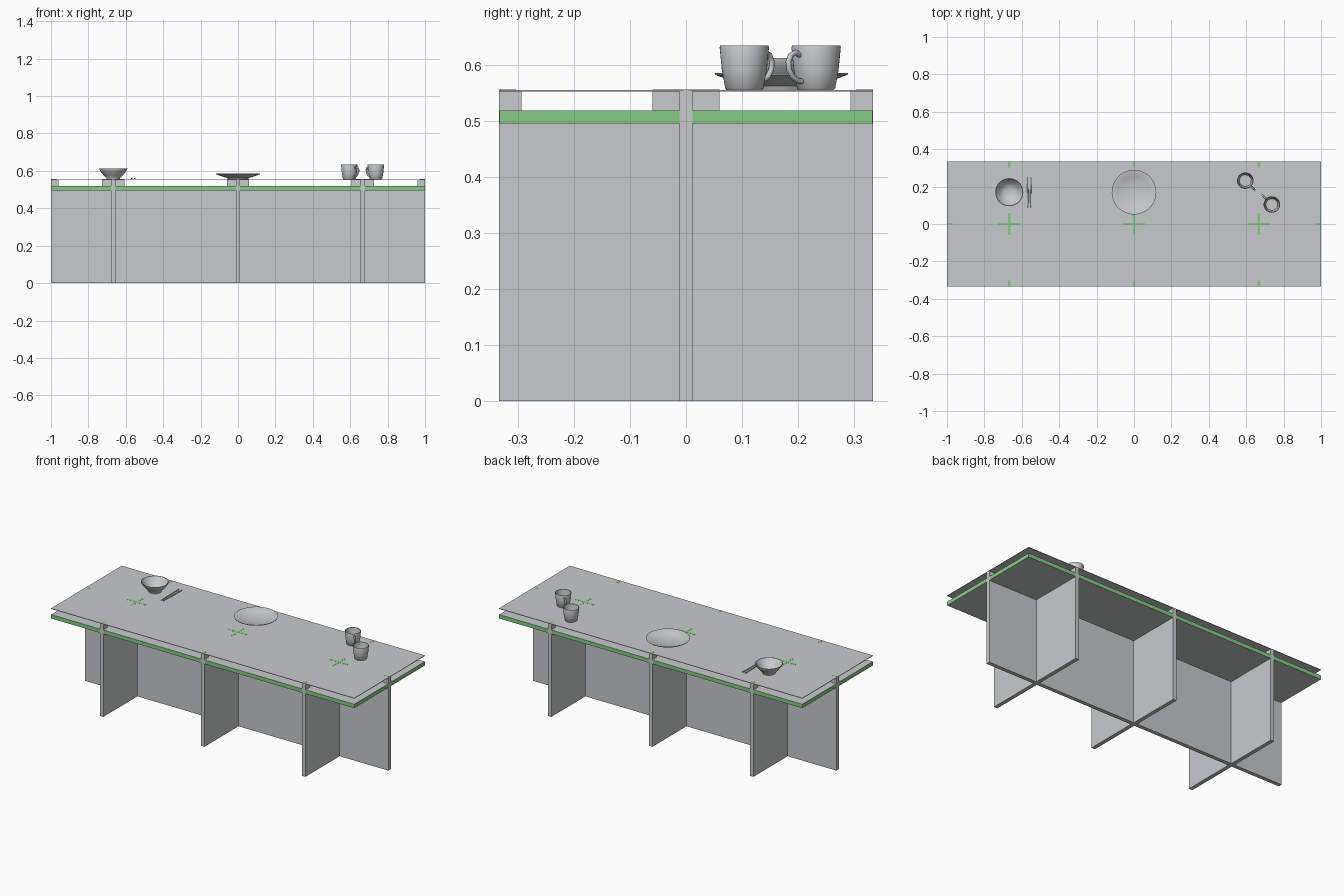
import bpy, bmesh, math
from mathutils import Vector, Matrix

cube = bpy.data.objects.get("Cube")
if cube:
    bpy.data.objects.remove(cube, do_unlink=True)


def material(name, color):
    m = bpy.data.materials.new(name)
    m.use_nodes = True
    m.diffuse_color = color
    m.node_tree.nodes["Principled BSDF"].inputs["Base Color"].default_value = color
    return m


GREY = material("pale grey", (0.57, 0.6, 0.6, 1))
GREEN = material("soft green", (0.24, 0.6, 0.24, 1))

HALF_X, HALF_Y = 1.0, 0.333        # table half length and half depth
SLAB_LOW, SLAB_HIGH = 0.495, 0.518
TOP_LOW, TOP = 0.552, 0.555
THICK = 0.023                      # leg panel thickness
TAB, END_TAB = 0.06, 0.04          # tab half width and end tab length
CROSSINGS = [-0.667, 0, 0.667]


def finish(name, bm, *mats):
    bmesh.ops.recalc_face_normals(bm, faces=bm.faces)
    mesh = bpy.data.meshes.new(name)
    bm.to_mesh(mesh)
    bm.free()
    for m in mats:
        mesh.materials.append(m)
    ob = bpy.data.objects.new(name, mesh)
    bpy.context.collection.objects.link(ob)
    return ob


def smooth(ob):
    bpy.ops.object.select_all(action='DESELECT')
    ob.select_set(True)
    bpy.context.view_layer.objects.active = ob
    bpy.ops.object.shade_smooth_by_angle(angle=math.radians(40))


def box(name, center, size, *mats):
    bm = bmesh.new()
    bmesh.ops.create_cube(bm, size=1)
    bmesh.ops.scale(bm, vec=size, verts=bm.verts)
    bmesh.ops.translate(bm, vec=center, verts=bm.verts)
    return finish(name, bm, *mats)


def leg_panel(name, half, crossings, x=None):
    """Upright panel with raised tabs; along x, or along y at the given x."""
    pts = [(-half, 0), (half, 0), (half, TOP), (half - END_TAB, TOP),
           (half - END_TAB, SLAB_HIGH)]
    for c in sorted(crossings, reverse=True):
        pts += [(c + TAB, SLAB_HIGH), (c + TAB, TOP),
                (c - TAB, TOP), (c - TAB, SLAB_HIGH)]
    pts += [(END_TAB - half, SLAB_HIGH), (END_TAB - half, TOP), (-half, TOP)]
    bm = bmesh.new()
    face = bm.faces.new([bm.verts.new((u, -THICK / 2, z)) for u, z in pts])
    ext = bmesh.ops.extrude_face_region(bm, geom=[face])
    new = [v for v in ext["geom"] if isinstance(v, bmesh.types.BMVert)]
    bmesh.ops.translate(bm, vec=(0, THICK, 0), verts=new)
    if x is not None:
        bmesh.ops.rotate(bm, matrix=Matrix.Rotation(math.pi / 2, 3, 'Z'), verts=bm.verts)
        bmesh.ops.translate(bm, vec=(x, 0, 0), verts=bm.verts)
    return finish(name, bm, GREY)


def lathe(name, profile, x, y, steps=48):
    bm = bmesh.new()
    verts = [bm.verts.new((r, 0, z)) for r, z in profile]
    edges = [bm.edges.new(pair) for pair in zip(verts, verts[1:])]
    bmesh.ops.spin(bm, geom=verts + edges, axis=(0, 0, 1), cent=(0, 0, 0),
                   angle=math.tau, steps=steps)
    bmesh.ops.remove_doubles(bm, verts=bm.verts, dist=0.00005)
    bmesh.ops.translate(bm, vec=(x, y, TOP), verts=bm.verts)
    ob = finish(name, bm, GREY)
    smooth(ob)
    return ob


def cup(name, x, y, direction):
    lathe(name, [(0, 0), (0.031, 0), (0.034, 0.003), (0.040, 0.035), (0.044, 0.076),
                 (0.043, 0.079), (0.041, 0.078), (0.037, 0.035), (0.031, 0.007),
                 (0, 0.006)], x, y, 40)
    # ear-shaped handle
    d = Vector(direction).normalized()
    path = [(0.040, 0.062), (0.052, 0.067), (0.064, 0.062), (0.070, 0.050),
            (0.068, 0.036), (0.060, 0.024), (0.048, 0.017), (0.036, 0.015)]
    curve = bpy.data.curves.new(name + "_handle", 'CURVE')
    curve.dimensions = '3D'
    curve.bevel_depth = 0.005
    curve.bevel_resolution = 3
    spline = curve.splines.new('POLY')
    spline.points.add(len(path) - 1)
    for p, (r, z) in zip(spline.points, path):
        p.co = (x + d.x * r, y + d.y * r, TOP + z, 1)
    spline.use_smooth = True
    curve.materials.append(GREY)
    ob = bpy.data.objects.new(name + "_handle", curve)
    bpy.context.collection.objects.link(ob)
    bpy.ops.object.select_all(action='DESELECT')
    ob.select_set(True)
    bpy.context.view_layer.objects.active = ob
    bpy.ops.object.convert(target='MESH')
    smooth(bpy.context.view_layer.objects.active)


# Interlocking leg panels
leg_panel("long_leg_panel", HALF_X, CROSSINGS)
for i, cx in enumerate(CROSSINGS):
    leg_panel(f"cross_leg_panel_{i + 1}", HALF_Y, [0], cx)

# Lower shelf with green edges, and thin table top
shelf = box("lower_shelf", (0, 0, (SLAB_LOW + SLAB_HIGH) / 2),
            (2 * HALF_X - 0.001, 2 * HALF_Y - 0.001, SLAB_HIGH - SLAB_LOW), GREY, GREEN)
for p in shelf.data.polygons:
    p.material_index = 1 if abs(p.normal.z) < 0.5 else 0
box("table_top", (0, 0, (TOP_LOW + TOP) / 2),
    (2 * HALF_X, 2 * HALF_Y, TOP - TOP_LOW), GREY)

# Green joint marks where the tabs meet the top
MARK, THIN, MARK_END = 0.013, 0.001, 0.03
for i, cx in enumerate(CROSSINGS):
    box(f"joint_mark_long_{i + 1}", (cx, 0, TOP), (2 * TAB, MARK, THIN), GREEN)
    box(f"joint_mark_cross_{i + 1}", (cx, 0, TOP), (MARK, 2 * TAB, THIN * 1.1), GREEN)
    for side, s in (("front", -1), ("back", 1)):
        box(f"{side}_edge_mark_{i + 1}", (cx, s * (HALF_Y - MARK_END / 2), TOP),
            (MARK, MARK_END, THIN), GREEN)
for side, s in (("right", -1), ("left", 1)):
    box(f"{side}_edge_mark", (s * (HALF_X - MARK_END / 2), 0, TOP),
        (MARK_END, MARK * 0.7, THIN), GREEN)

# Plate and bowl
lathe("plate", [(0, 0), (0.055, 0), (0.058, 0.007), (0.085, 0.015), (0.118, 0.027),
                (0.119, 0.030), (0.115, 0.030), (0.085, 0.020), (0.055, 0.012),
                (0, 0.010)], 0, 0.17, 64)
lathe("bowl", [(0, 0), (0.035, 0), (0.036, 0.007), (0.052, 0.022), (0.066, 0.040),
               (0.075, 0.054), (0.075, 0.057), (0.072, 0.057), (0.060, 0.040),
               (0.045, 0.022), (0.028, 0.012), (0, 0.010)], -0.667, 0.17)

# Chopsticks
for i, (sx, lean) in enumerate([(-0.568, 0.004), (-0.552, -0.004)]):
    bm = bmesh.new()
    bmesh.ops.create_cone(bm, segments=10, radius1=0.0035, radius2=0.0025,
                          depth=0.165, cap_ends=True)
    turn = Matrix.Rotation(lean * 5, 3, 'Z') @ Matrix.Rotation(math.pi / 2, 3, 'X')
    bmesh.ops.rotate(bm, matrix=turn, verts=bm.verts)
    bmesh.ops.translate(bm, vec=(sx, 0.17, TOP + 0.004), verts=bm.verts)
    smooth(finish(f"chopstick_{i + 1}", bm, GREY))

# Cups with handles facing each other
cup("back_cup", 0.595, 0.232, (1, -1))
cup("front_cup", 0.737, 0.104, (-1, 1))
